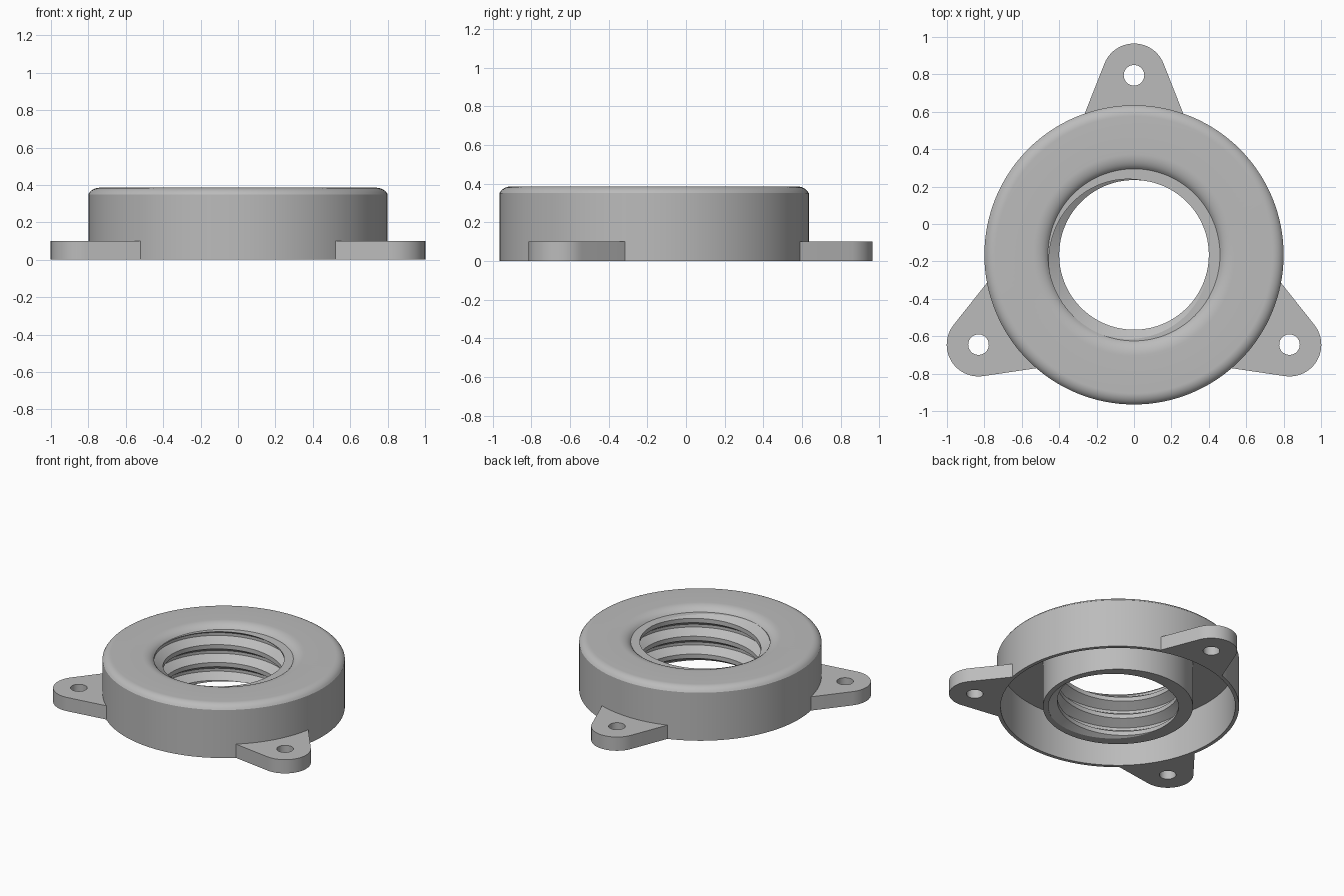
import bpy, bmesh
from math import sin, cos, pi, radians, floor, sqrt
from mathutils import Matrix, Vector

if "Cube" in bpy.data.objects:
    bpy.data.objects.remove(bpy.data.objects["Cube"])

CENTRE_Y = -0.165
SEG = 128
PITCH = 0.13
LIP_Z = 0.35          # top of the threaded bore

grey = bpy.data.materials.new("light_grey")
grey.use_nodes = True
colour = (0.5, 0.5, 0.5, 1)
grey.diffuse_color = colour
grey.node_tree.nodes["Principled BSDF"].inputs["Base Color"].default_value = colour


def finish(name, bm, angle=30):
    bmesh.ops.remove_doubles(bm, verts=bm.verts, dist=1e-5)
    bmesh.ops.recalc_face_normals(bm, faces=bm.faces)
    mesh = bpy.data.meshes.new(name)
    bm.to_mesh(mesh)
    bm.free()
    mesh.materials.append(grey)
    obj = bpy.data.objects.new(name, mesh)
    obj.location.y = CENTRE_Y
    bpy.context.collection.objects.link(obj)
    bpy.ops.object.select_all(action='DESELECT')
    obj.select_set(True)
    bpy.context.view_layer.objects.active = obj
    bpy.ops.object.shade_smooth_by_angle(angle=radians(angle))
    return obj


def thread_radius(z, turn):
    """Trapezoid thread: root, flank, crest, flank."""
    u = (z / PITCH - turn) % 1.0
    corners = [(0, 0.46), (0.16, 0.46), (0.46, 0.40), (0.70, 0.40), (1, 0.46)]
    for (a, ra), (b, rb) in zip(corners, corners[1:]):
        if u <= b:
            return ra + (rb - ra) * (u - a) / (b - a)


# Body section from inner lip over the top, down the wall and into the hollow
def arc(r_from, r_to, steps=8):
    """Rounded edge, level with the top and falling 0.03 towards r_to."""
    return [(r_from + (r_to - r_from) * t / steps,
             0.385 - 0.035 * (1 - sqrt(1 - (0.92 * t / steps) ** 2)) / (1 - sqrt(1 - 0.92 ** 2)))
            for t in range(steps + 1)]


shell = arc(0.54, 0.46)[::-1] + arc(0.74, 0.80)
shell += [(0.80, 0), (0.775, 0), (0.775, 0.32), (0.495, 0.32), (0.495, 0)]


# Helical rows cut flat at both ends of the bore
def section(step):
    turn = step / SEG
    rows = []
    for k in range(-2, int(LIP_Z / PITCH) + 2):
        for u in (0, 0.16, 0.46, 0.70):
            z = min(max((k + u + turn) * PITCH, 0), LIP_Z)
            rows.append((thread_radius(z, turn), z))
    rows.append((thread_radius(LIP_Z, turn), LIP_Z))
    return rows + shell


bm = bmesh.new()
rings = []
for i in range(SEG + 1):
    a = 2 * pi * i / SEG
    rings.append([bm.verts.new((r * cos(a), r * sin(a), z)) for r, z in section(i)])
for r0, r1 in zip(rings, rings[1:]):
    n = len(r0)
    for j in range(n):
        k = (j + 1) % n
        quad = []
        for v in (r0[j], r1[j], r1[k], r0[k]):
            if all((v.co - w.co).length > 1e-5 for w in quad):
                quad.append(v)
        if len(quad) > 2:
            bm.faces.new(quad)
finish("threaded_ring_body", bm)

# Mounting ears: tapered tab with a round end and a bolt hole
HOLE_Y, END_R, HOLE_R = 0.96, 0.17, 0.055
tilt = radians(22)
outline = [(END_R * cos(a), HOLE_Y + END_R * sin(a))
           for a in [tilt + (pi - 2 * tilt) * i / 24 for i in range(25)]]
half = radians(20.2)
outline += [(-0.785 * sin(a), 0.785 * cos(a))
            for a in [half - 2 * half * i / 12 for i in range(13)]]
hole = [(HOLE_R * cos(2 * pi * i / 32), HOLE_Y + HOLE_R * sin(2 * pi * i / 32))
        for i in range(32)]

for name, turn in (("back_ear", 0), ("right_ear", 120), ("left_ear", 240)):
    bm = bmesh.new()
    edges = []
    for loop in (outline, hole):
        vs = [bm.verts.new((x, y, 0)) for x, y in loop]
        edges += [bm.edges.new((v, vs[(i + 1) % len(vs)])) for i, v in enumerate(vs)]
    bmesh.ops.triangle_fill(bm, edges=edges, use_beauty=True, normal=Vector((0, 0, 1)))
    top = bmesh.ops.extrude_face_region(bm, geom=bm.faces[:], use_keep_orig=True)["geom"]
    bmesh.ops.translate(bm, verts=[g for g in top if isinstance(g, bmesh.types.BMVert)],
                        vec=(0, 0, 0.10))
    bmesh.ops.rotate(bm, verts=bm.verts, matrix=Matrix.Rotation(radians(turn), 3, 'Z'))
    finish(name, bm)
